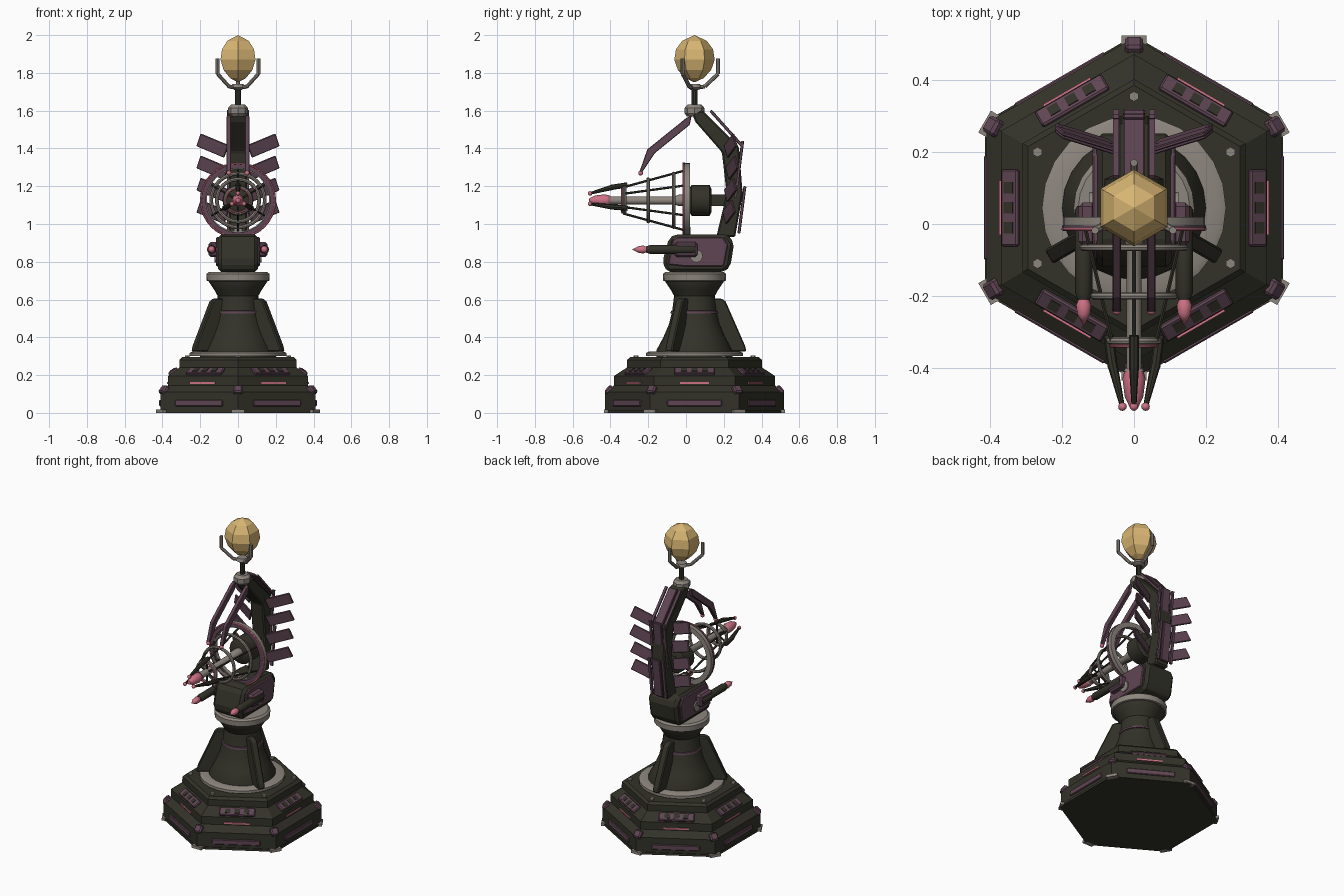
import bpy, bmesh, math
from mathutils import Vector, Matrix

cube = bpy.data.objects.get("Cube")
if cube:
    bpy.data.objects.remove(cube)


def material(name, rgb):
    m = bpy.data.materials.new(name)
    m.use_nodes = True
    m.diffuse_color = (*rgb, 1)
    m.node_tree.nodes["Principled BSDF"].inputs["Base Color"].default_value = (*rgb, 1)
    return m


DARK = material("dark olive metal", (0.033, 0.032, 0.022))
PURPLE = material("dull purple", (0.115, 0.06, 0.088))
GREY = material("warm grey metal", (0.27, 0.24, 0.21))
PINK = material("glowing pink", (0.62, 0.17, 0.24))
GOLD = material("gold crystal", (0.68, 0.46, 0.17))

CY = 0.045          # the tower axis sits a little behind the middle
AXIS = 1.125        # height of the emitter axis
FORWARD = Matrix.Rotation(math.radians(90), 4, 'X')   # turns +z towards the front


def finish(name, bm, mat, matrix=Matrix(), bevel=0, smooth=False):
    bmesh.ops.recalc_face_normals(bm, faces=bm.faces)
    mesh = bpy.data.meshes.new(name)
    bm.to_mesh(mesh)
    bm.free()
    mesh.materials.append(mat)
    ob = bpy.data.objects.new(name, mesh)
    bpy.context.collection.objects.link(ob)
    ob.matrix_world = matrix
    if bevel:
        mod = ob.modifiers.new("bevel", 'BEVEL')
        mod.width, mod.segments = bevel, 1
    if smooth:
        bpy.ops.object.select_all(action='DESELECT')
        ob.select_set(True)
        bpy.context.view_layer.objects.active = ob
        bpy.ops.object.shade_smooth_by_angle(angle=math.radians(35))
    return ob


def lathe(name, profile, mat, loc=(0, 0, 0), turn=None, sides=24, closed=False):
    """Turn (radius, height) points around the local z axis."""
    bm = bmesh.new()
    rings = []
    for r, z in profile:
        ring = []
        for i in range(sides):
            a = math.pi / 2 + math.tau * i / sides
            ring.append(bm.verts.new((r * math.cos(a), r * math.sin(a), z)))
        rings.append(ring)
    pairs = list(zip(rings, rings[1:]))
    if closed:
        pairs.append((rings[-1], rings[0]))
    for a, b in pairs:
        for i in range(sides):
            j = (i + 1) % sides
            bm.faces.new((a[i], a[j], b[j], b[i]))
    if not closed:
        bm.faces.new(rings[0])
        bm.faces.new(rings[-1])
    bmesh.ops.remove_doubles(bm, verts=bm.verts, dist=1e-5)
    return finish(name, bm, mat, Matrix.Translation(loc) @ (turn or Matrix()), smooth=sides > 8)


def box(name, size, mat, matrix, bevel=0):
    bm = bmesh.new()
    bmesh.ops.create_cube(bm, size=1)
    bmesh.ops.scale(bm, vec=size, verts=bm.verts)
    return finish(name, bm, mat, matrix, bevel)


def aim(a, b):
    """Frame at the middle of a-b with z along it."""
    a, b = Vector(a), Vector(b)
    return Matrix.Translation((a + b) / 2) @ (b - a).to_track_quat('Z', 'Y').to_matrix().to_4x4()


def rod(name, a, b, r, mat, r2=None, sides=10):
    h = (Vector(b) - Vector(a)).length / 2
    ob = lathe(name, [(r, -h), (r2 or r, h)], mat, sides=sides)
    ob.matrix_world = aim(a, b)
    return ob


def slab(name, points, width, mat, matrix=Matrix(), bevel=0):
    """Extrude a (y, z) outline across x."""
    bm = bmesh.new()
    face = bm.faces.new([bm.verts.new((-width / 2, y, z)) for y, z in points])
    ext = bmesh.ops.extrude_face_region(bm, geom=[face])
    bmesh.ops.translate(bm, vec=(width, 0, 0), verts=[v for v in ext["geom"] if isinstance(v, bmesh.types.BMVert)])
    return finish(name, bm, mat, matrix, bevel)


def ball(name, loc, r, mat):
    bm = bmesh.new()
    bmesh.ops.create_uvsphere(bm, u_segments=12, v_segments=8, radius=r)
    return finish(name, bm, mat, Matrix.Translation(loc), smooth=True)


def ring(name, R, r, d, mat):
    """Round hoop on the emitter axis, d in front of y = 0."""
    prof = [(R + r * math.cos(k * math.pi / 4), r * math.sin(k * math.pi / 4)) for k in range(8)]
    return lathe(name, prof, mat, (0, -d, AXIS), FORWARD, 32, True)


def spoke(angle, r, z, tilt=0):
    """Frame on the tower at a compass angle, x pointing outwards."""
    return (Matrix.Translation((0, CY, 0)) @ Matrix.Rotation(math.radians(angle), 4, 'Z')
            @ Matrix.Translation((r, 0, z)) @ Matrix.Rotation(math.radians(-tilt), 4, 'Y'))


# stepped hexagonal base
COS30 = math.cos(math.radians(30))
steps = [(.41, .015), (.41, .11), (.37, .145), (.37, .195), (.31, .24), (.31, .28), (.295, .295)]
lathe("base", [(a / COS30, z) for a, z in steps], DARK, (0, CY, 0), sides=6)
lathe("base_foot", [(.415 / COS30, 0), (.415 / COS30, .015)], DARK, (0, CY, 0), sides=6)
for k in range(6):
    a = 60 * k
    box("lower_panel", (.016, .29, .034), PURPLE, spoke(a, .41, .052), .004)
    box("glow_strip", (.012, .152, .01), PINK, spoke(a, .37, .158))
    box("window_panel", (.02, .214, .056), PURPLE, spoke(a, .343, .219, 56), .005)
    for off in (-.056, 0, .056):
        box("window", (.008, .032, .03), DARK, spoke(a, .343, .219, 56) @ Matrix.Translation((.009, off, 0)))
    box("corner_foot", (.03, .07, .018), GREY, spoke(a + 30, .465, .009))
    box("corner_clasp", (.05, .05, .05), PURPLE, spoke(a + 30, .445, .115, 40), .008)
    lathe("bolt", [(.014, .29), (.014, .305)], GREY, spoke(a + 30, .31, 0).to_translation(), sides=6)

# pedestal
lathe("pedestal_ring", [(.256, .3), (.256, .318), (.24, .325), (.19, .325), (.19, .3)], GREY,
      (0, CY, 0), closed=True)
lathe("pedestal", [(.2, .29), (.2, .335), (.165, .4), (.135, .47), (.118, .54), (.108, .62),
                   (.125, .65), (.158, .7), (.158, .72)], DARK, (0, CY, 0))
lathe("pedestal_band", [(.112, .523), (.127, .527), (.125, .54), (.11, .543)], PURPLE, (0, CY, 0))
lathe("turntable", [(.15, .695), (.166, .7), (.168, .735), (.155, .745)], GREY, (0, CY, 0))
for a in (-30, 90, 210):
    slab("buttress", [(.1, .325), (.275, .325), (.268, .355), (.165, .59), (.145, .605), (.09, .605)],
         .045, DARK, spoke(a - 90, 0, 0), .006)

# swivelling head
slab("head", [(-.1, .745), (-.125, .8), (-.09, .925), (-.06, .945), (.22, .945), (.255, .9),
              (.235, .775), (.2, .745)], .21, DARK, bevel=.018)
for s in (-1, 1):
    at = Matrix.Translation((s * .106, 0, 0))
    slab("head_side_plate", [(-.095, .785), (-.07, .915), (-.05, .93), (.195, .93), (.222, .89),
                             (.2, .775), (.0, .775)], .02, PURPLE, at, .005)
    rod("head_hub", (s * .1, .055, .83), (s * .124, .055, .83), .034, GREY, sides=12)
    box("gun_mount", (.05, .12, .08), PURPLE, Matrix.Translation((s * .13, .0, .865)), .012)
    lathe("side_gun", [(.018, -.05), (.024, -.04), (.024, .19), (.017, .21)], DARK, (s * .14, 0, .865), FORWARD, 12)
    lathe("side_gun_tip", [(.01, .2), (.021, .225), (.018, .25), (.0, .285)], PINK, (s * .14, 0, .865), FORWARD, 12)

# curved spine with overlapping back plates
slab("spine", [(.03, 1.59), (.09, 1.6), (.28, 1.41), (.3, 1.16), (.26, .93), (.16, .93),
               (.215, 1.16), (.19, 1.38), (.05, 1.54)], .095, DARK, bevel=.008)
for a, b in (((.13, 1.6), (.3, 1.41)), ((.3, 1.44), (.262, 1.14)), ((.312, 1.2), (.28, .95))):
    length = math.dist(a, b)
    box("spine_plate", (.06, .016, length), PURPLE, aim((0, *a), (0, *b)), .004)
    for s in (-1, 1):
        box("spine_rail", (.016, .012, length), PURPLE, aim((s * .05, *a), (s * .05, *b)))
for s in (-1, 1):
    # rear vanes, swept up and back
    for i in range(4):
        m = (Matrix.Translation((s * .135, .245 - .008 * abs(i - 1), 1.415 - .117 * i))
             @ Matrix.Rotation(s * .3, 4, 'Z') @ Matrix.Rotation(-s * .38, 4, 'Y')
             @ Matrix.Rotation(.15, 4, 'X'))
        box("vane", (.165, .012, .072), PURPLE, m, .003)
    # forward feeler arms
    slab("feeler_arm", [(.03, 1.575), (.02, 1.525), (-.165, 1.375), (-.235, 1.27), (-.245, 1.28),
                        (-.205, 1.395), (-.0, 1.56)], .024, PURPLE, Matrix.Translation((s * .048, 0, 0)), .003)
    ball("feeler_tip", (s * .048, -.24, 1.27), .013, PINK)

# emitter: generator, hoops and shaft
lathe("generator", [(.06, -.135), (.082, -.125), (.082, -.03), (.05, -.01)], DARK, (0, 0, AXIS), FORWARD)
box("generator_arm", (.05, .13, .06), DARK, Matrix.Translation((0, .18, AXIS)))
lathe("main_hoop", [(.165, -.02), (.198, -.02), (.198, .005), (.165, .005)], GREY,
      (0, 0, AXIS), FORWARD, 32, True)
lathe("main_hoop_face", [(.17, .004), (.201, .004), (.201, .015), (.17, .015)], PURPLE,
      (0, 0, AXIS), FORWARD, 32, True)
ring("main_hoop_glow", .197, .005, .014, PINK)
box("hoop_support", (.05, .03, .06), GREY, Matrix.Translation((0, .01, .955)), .004)
for R, d in ((.142, .065), (.112, .2), (.068, .325)):
    ring("focus_hoop", R, .01, d, GREY)
ring("front_hoop_glow", .064, .005, .338, PINK)
lathe("shaft", [(.03, -.01), (.03, .04), (.021, .06), (.021, .4), (.03, .41)], GREY, (0, 0, AXIS), FORWARD, 16)
lathe("shaft_tip", [(.024, .4), (.032, .43), (.026, .48), (.012, .51), (0, .515)], PINK, (0, 0, AXIS), FORWARD, 16)


def polar(deg, r, y):
    a = math.radians(deg)
    return (r * math.cos(a), y, AXIS + r * math.sin(a))


for k in range(6):
    a = 30 + 60 * k
    rod("hoop_stay", polar(a, .16, 0), polar(a, .07, -.33), .006, DARK, sides=6)
    rod("hoop_brace", polar(a, .02, -.325), polar(a, .066, -.325), .006, DARK, sides=6)
for a in (90, 210, 330):
    rod("claw_root", polar(a, .082, -.31), polar(a, .068, -.4), .014, DARK, .014, 8)
    rod("claw_end", polar(a, .068, -.395), polar(a, .038, -.505), .014, DARK, .007, 8)
    ball("claw_tip", polar(a, .037, -.508), .012, PINK)

# crown with the crystal
lathe("neck_collar", [(.04, 1.57), (.052, 1.585), (.052, 1.615), (.036, 1.632)], GREY, (0, CY, 0), sides=8)
rod("neck_post", (0, CY, 1.62), (0, CY, 1.72), .016, DARK)
lathe("prong_hub", [(.02, 1.71), (.038, 1.722), (.03, 1.74)], GREY, (0, CY, 0), sides=12)
for a in (90, 210, 330):
    pts = [spoke(a, r, z).to_translation() for r, z in ((.015, 1.722), (.055, 1.728), (.125, 1.795), (.125, 1.875))]
    for p, q in zip(pts, pts[1:]):
        rod("prong", p, q, .0105, GREY, sides=8)
lathe("crystal", [(0, 1.75), (.048, 1.772), (.088, 1.815), (.107, 1.87), (.098, 1.925), (.065, 1.97), (0, 2.0)],
      GOLD, (0, CY, 0), sides=6)
